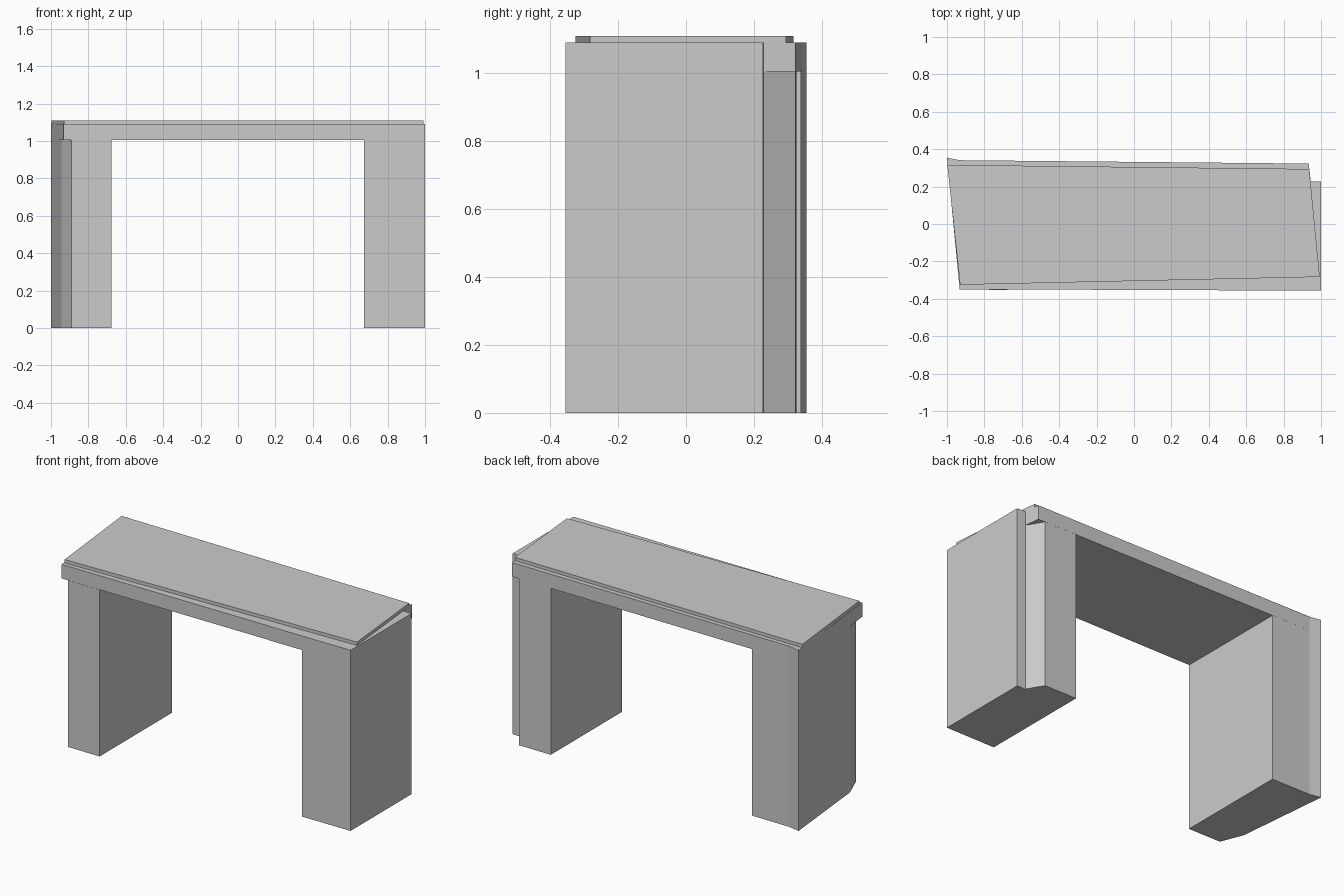
import bpy
import bmesh

if "Cube" in bpy.data.objects:
    bpy.data.objects.remove(bpy.data.objects["Cube"])


def prism(name, outline, z0, z1):
    """Extrude a plan outline (x, y) from z0 up to z1."""
    bm = bmesh.new()
    face = bm.faces.new([bm.verts.new((x, y, z0)) for x, y in outline])
    res = bmesh.ops.extrude_face_region(bm, geom=[face], use_keep_orig=True)
    top = [v for v in res["geom"] if isinstance(v, bmesh.types.BMVert)]
    bmesh.ops.translate(bm, verts=top, vec=(0, 0, z1 - z0))
    bmesh.ops.recalc_face_normals(bm, faces=bm.faces)
    mesh = bpy.data.meshes.new(name)
    bm.to_mesh(mesh)
    bm.free()
    obj = bpy.data.objects.new(name, mesh)
    bpy.context.collection.objects.link(obj)
    return obj


LINTEL_Z, SLAB_Z, TOP_Z = 1.005, 1.09, 1.11

# Left leg, front outer corner cut off
prism("left_leg", [(-1, .355), (-.944, -.215), (-.89, -.351), (-.677, -.352),
                   (-.677, .338), (-.93, .341)], 0, LINTEL_Z)

# Right leg, back outer corner notched and chamfered
prism("right_leg", [(.675, -.355), (1, -.355), (1, .226), (.945, .228),
                    (.888, .323), (.675, .325)], 0, LINTEL_Z)

# Lintel spanning both legs, overhanging the cut corners
prism("lintel", [(-1, .355), (-.932, -.35), (.45, -.353), (.45, -.355),
                 (1, -.355), (1, .226), (.945, .228), (.934, .323),
                 (-.93, .341)], LINTEL_Z, SLAB_Z)

# Thin skewed slab on top
prism("top_slab", [(-.998, .316), (-.93, -.325), (.993, -.283), (.937, .294)],
      SLAB_Z, TOP_Z)
